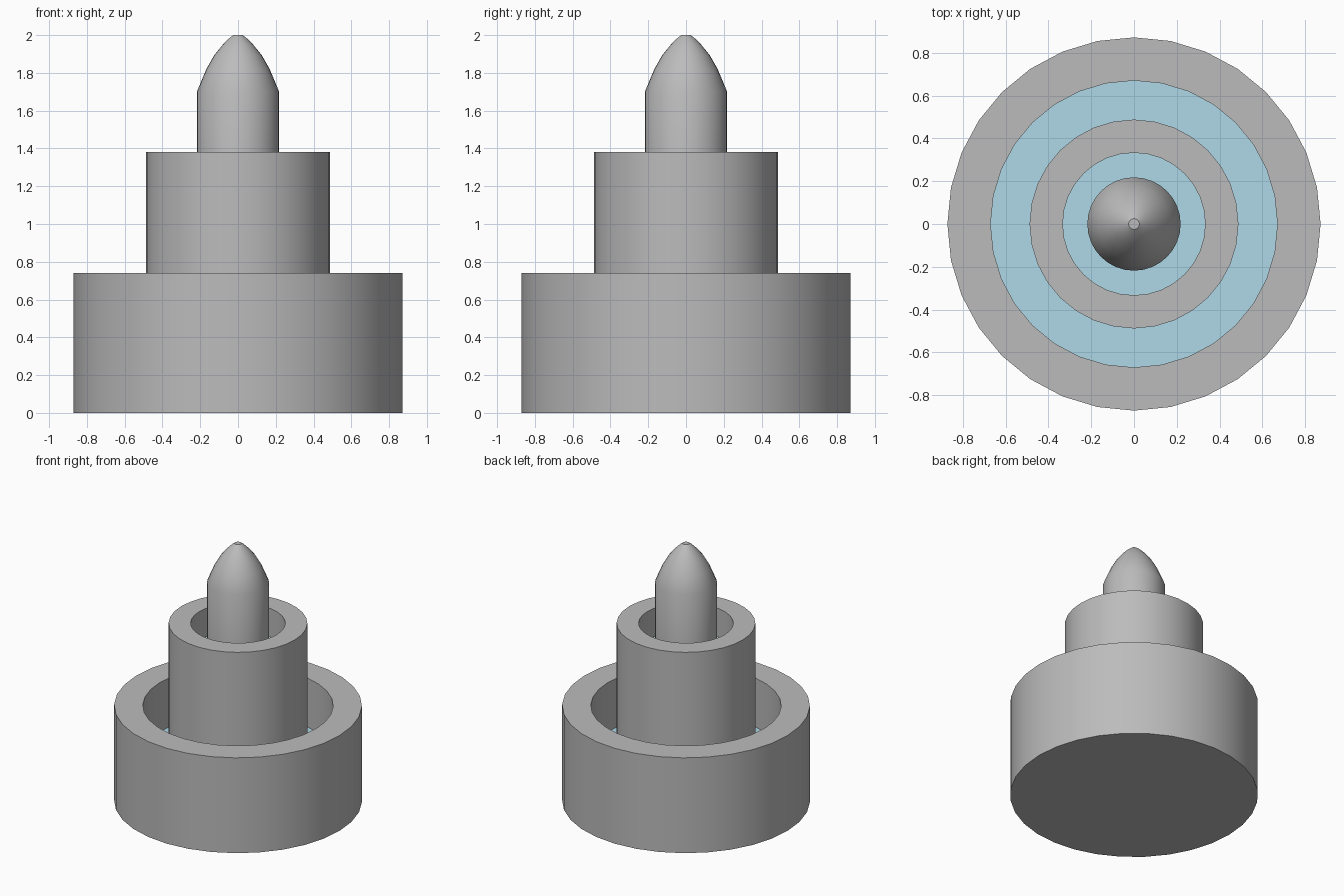
import bpy, bmesh, math

if "Cube" in bpy.data.objects:
    bpy.data.objects.remove(bpy.data.objects["Cube"])

SIDES = 32


def material(name, rgb):
    m = bpy.data.materials.new(name)
    m.diffuse_color = (*rgb, 1.0)
    m.use_nodes = True
    m.node_tree.nodes["Principled BSDF"].inputs["Base Color"].default_value = m.diffuse_color
    return m


stone = material("grey stone", (0.5, 0.5, 0.5))
water = material("pale blue water", (0.43, 0.71, 0.82))


def lathe(name, profile, mat):
    """Spin (radius, z) points round the z axis; radius 0 makes a pole."""
    bm = bmesh.new()
    rings = []
    for r, z in profile:
        if r == 0:
            rings.append([bm.verts.new((0, 0, z))] * SIDES)
        else:
            rings.append([bm.verts.new((r * math.cos(math.tau * i / SIDES),
                                        r * math.sin(math.tau * i / SIDES), z))
                          for i in range(SIDES)])
    for a, b in zip(rings, rings[1:]):
        for i in range(SIDES):
            j = (i + 1) % SIDES
            bm.faces.new(list(dict.fromkeys((a[i], a[j], b[j], b[i]))))
    bmesh.ops.recalc_face_normals(bm, faces=bm.faces[:])
    mesh = bpy.data.meshes.new(name)
    bm.to_mesh(mesh)
    bm.free()
    mesh.materials.append(mat)
    ob = bpy.data.objects.new(name, mesh)
    bpy.context.collection.objects.link(ob)
    bpy.ops.object.select_all(action='DESELECT')
    ob.select_set(True)
    bpy.context.view_layer.objects.active = ob
    bpy.ops.object.shade_smooth_by_angle(angle=math.radians(35))
    return ob


# Wide lower basin, with its floor just under the water
lathe("lower_basin", [(0, 0), (0.872, 0), (0.872, 0.74), (0.67, 0.74),
                      (0.67, 0.34), (0, 0.34)], stone)
lathe("lower_water", [(0.67, 0.36), (0.488, 0.36)], water)

# Column rising from the water, hollowed at the top as a second basin
lathe("upper_basin", [(0.488, 0.34), (0.488, 1.38), (0.333, 1.38),
                      (0.333, 1.14), (0, 1.14)], stone)
lathe("upper_water", [(0.333, 1.16), (0.217, 1.16)], water)

# Bullet-shaped spire
lathe("spire", [(0.218, 1.14), (0.218, 1.70), (0.168, 1.82), (0.125, 1.895),
                (0.08, 1.95), (0.05, 1.98), (0.025, 2.0), (0, 2.0)], stone)
